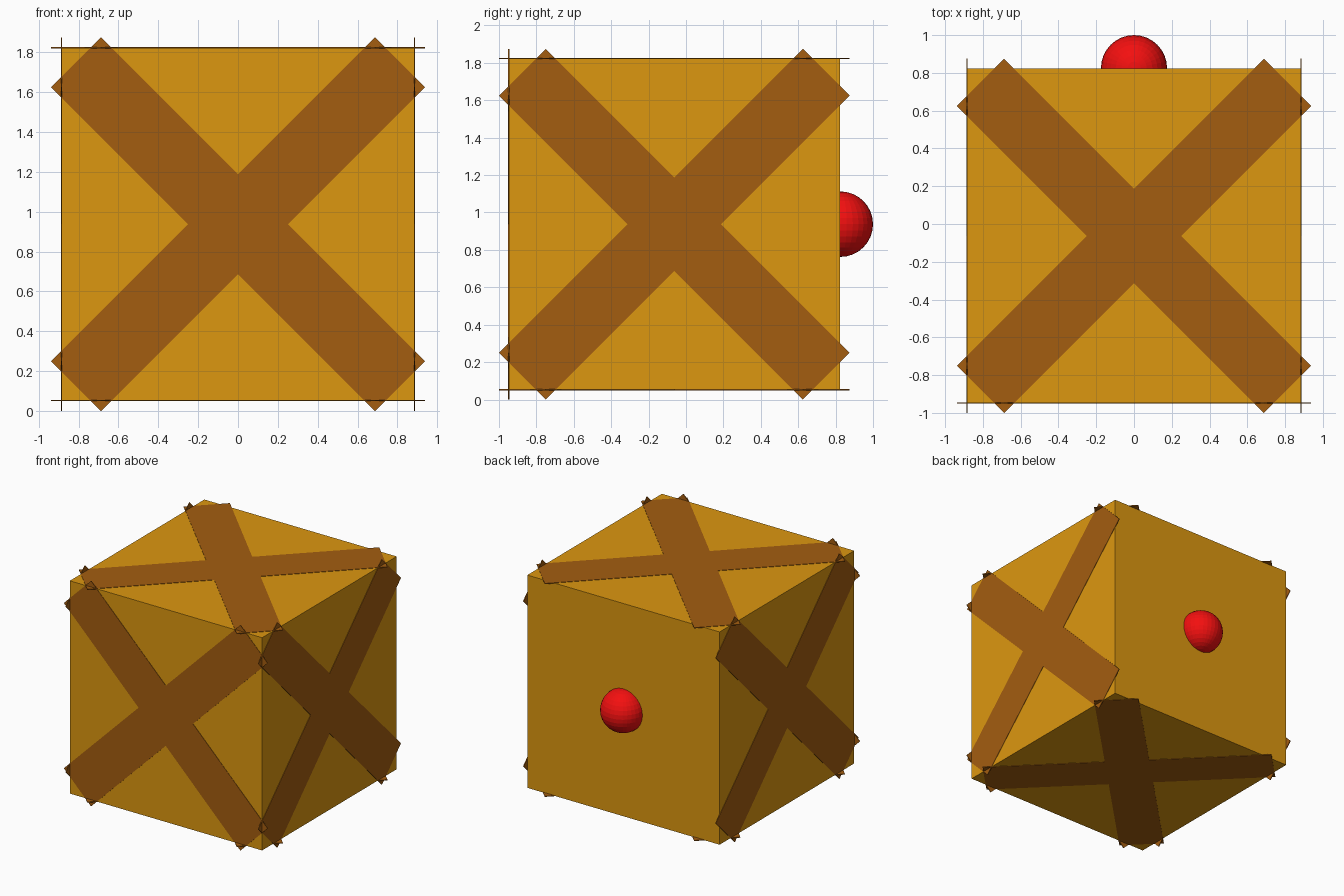
import bpy, bmesh
from math import pi
from mathutils import Matrix, Vector

if "Cube" in bpy.data.objects:
    bpy.data.objects.remove(bpy.data.objects["Cube"])

CENTRE = Vector((0, -0.0625, 0.9375))
HALF = 0.885      # half size of the cube
TIP = 0.9375      # furthest reach of the cross
NOTCH = 0.25      # distance from centre to the inner corners
THICK = 0.006


def material(name, rgb):
    m = bpy.data.materials.new(name)
    m.diffuse_color = (*rgb, 1)
    m.use_nodes = True
    m.node_tree.nodes["Principled BSDF"].inputs["Base Color"].default_value = m.diffuse_color
    return m


def add_object(name, bm, mat):
    bmesh.ops.recalc_face_normals(bm, faces=bm.faces)
    mesh = bpy.data.meshes.new(name)
    bm.to_mesh(mesh)
    bm.free()
    mesh.materials.append(mat)
    ob = bpy.data.objects.new(name, mesh)
    bpy.context.collection.objects.link(ob)
    return ob


yellow = material("crate_yellow", (0.72, 0.31, 0.005))
brown = material("cross_brown", (0.37, 0.11, 0.005))
red = material("knob_red", (0.9, 0.005, 0.005))

# Crate body
bm = bmesh.new()
bmesh.ops.create_cube(bm, size=2 * HALF)
add_object("crate_body", bm, yellow).location = CENTRE


# Thin diagonal cross, one outline extruded and turned onto a face
def cross(name, rotation):
    bm = bmesh.new()
    a = TIP - NOTCH
    quarter = [Vector((a, TIP, 0)), Vector((0, NOTCH, 0)), Vector((-a, TIP, 0))]
    z = HALF - THICK / 2
    verts = []
    for i in range(4):
        turn = Matrix.Rotation(i * pi / 2, 3, 'Z')
        verts += [bm.verts.new(turn @ p + Vector((0, 0, z))) for p in quarter]
    face = bm.faces.new(verts)
    ext = bmesh.ops.extrude_face_region(bm, geom=[face], use_keep_orig=True)
    top = [v for v in ext["geom"] if isinstance(v, bmesh.types.BMVert)]
    bmesh.ops.translate(bm, verts=top, vec=(0, 0, THICK))
    bm.transform(rotation)
    add_object(name, bm, brown).location = CENTRE


for name, angle, axis in (("top_cross", 0, 'X'), ("bottom_cross", pi, 'X'),
                          ("front_cross", pi / 2, 'X'),
                          ("right_cross", pi / 2, 'Y'), ("left_cross", -pi / 2, 'Y')):
    cross(name, Matrix.Rotation(angle, 4, axis))

# Round knob on the back
bm = bmesh.new()
bmesh.ops.create_uvsphere(bm, u_segments=32, v_segments=16, radius=0.175)
add_object("back_knob", bm, red).location = CENTRE + Vector((0, 1.0625 - 0.175, 0))
